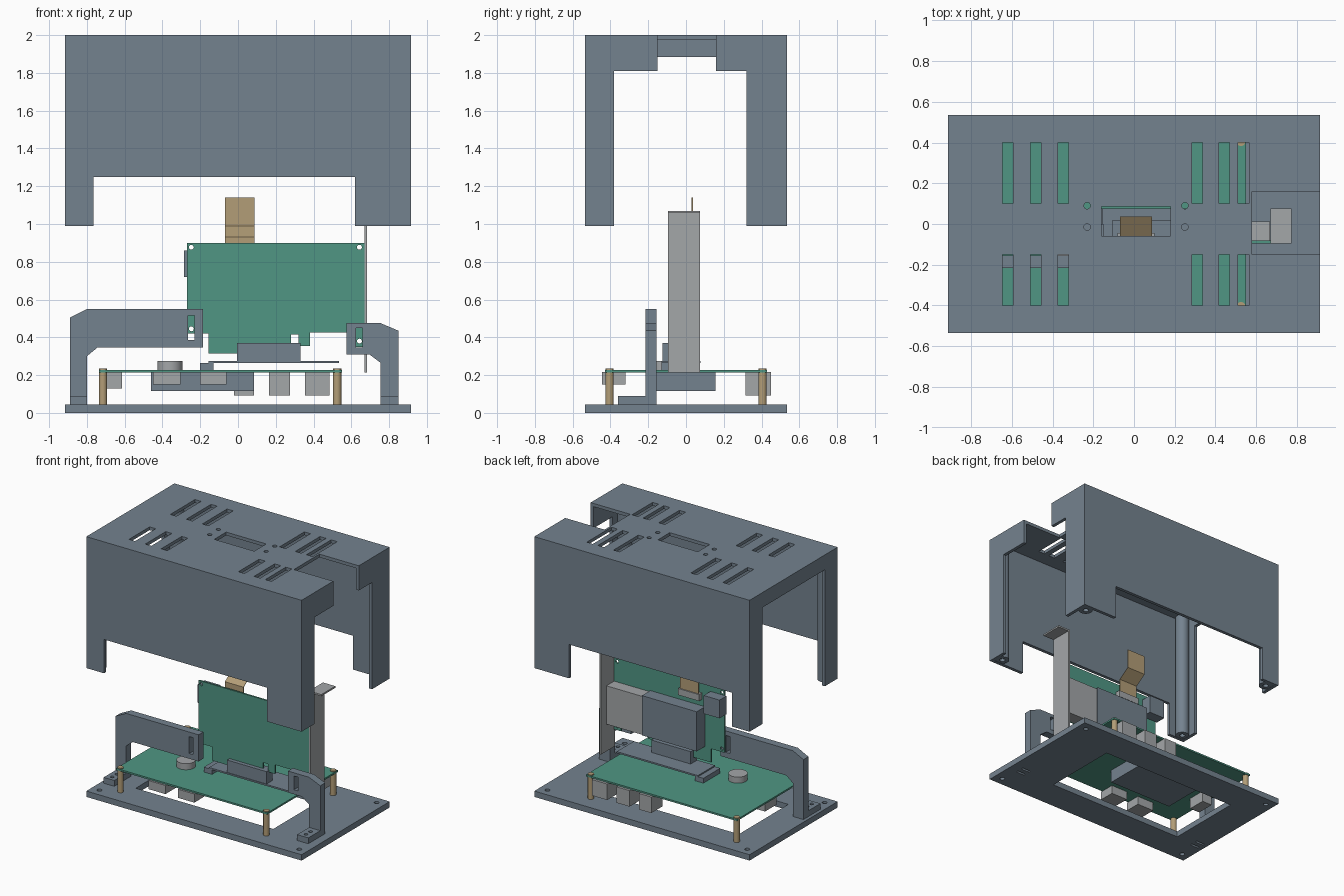
import bpy, bmesh
from mathutils import Vector

if "Cube" in bpy.data.objects:
    bpy.data.objects.remove(bpy.data.objects["Cube"])


def material(name, rgb):
    m = bpy.data.materials.new(name)
    m.use_nodes = True
    m.diffuse_color = (*rgb, 1)
    m.node_tree.nodes["Principled BSDF"].inputs["Base Color"].default_value = (*rgb, 1)
    return m


SLATE = material("slate grey", (0.175, 0.225, 0.275))
GREEN = material("board green", (0.08, 0.305, 0.23))
METAL = material("light grey", (0.37, 0.385, 0.395))
BRASS = material("brass tan", (0.45, 0.34, 0.185))


def finish(name, bm, mat):
    bmesh.ops.recalc_face_normals(bm, faces=bm.faces[:])
    me = bpy.data.meshes.new(name)
    bm.to_mesh(me)
    bm.free()
    ob = bpy.data.objects.new(name, me)
    bpy.context.scene.collection.objects.link(ob)
    if mat:
        me.materials.append(mat)
    return ob


def box(name, x, y, z, mat=None):
    bm = bmesh.new()
    bmesh.ops.create_cube(bm, size=1)
    for v in bm.verts:
        v.co = [(r[0] + r[1]) / 2 + c * (r[1] - r[0]) for c, r in zip(v.co, (x, y, z))]
    return finish(name, bm, mat)


def rod(name, centre, r, z, mat=None, sides=24):
    # upright cylinder
    bm = bmesh.new()
    bmesh.ops.create_cone(bm, cap_ends=True, segments=sides, radius1=r, radius2=r, depth=z[1] - z[0])
    bmesh.ops.translate(bm, verts=bm.verts[:], vec=(*centre, sum(z) / 2))
    ob = finish(name, bm, mat)
    if mat:
        bpy.ops.object.select_all(action='DESELECT')
        bpy.context.view_layer.objects.active = ob
        ob.select_set(True)
        bpy.ops.object.shade_smooth_by_angle()
    return ob


def panel(name, outline, y, mat=None):
    # outline in x and z, extruded along y
    bm = bmesh.new()
    face = bm.faces.new([bm.verts.new((px, y[0], pz)) for px, pz in outline])
    new = bmesh.ops.extrude_face_region(bm, geom=[face])["geom"]
    moved = [g for g in new if isinstance(g, bmesh.types.BMVert)]
    bmesh.ops.translate(bm, verts=moved, vec=(0, y[1] - y[0], 0))
    return finish(name, bm, mat)


def cut(ob, cutters):
    for c in cutters:
        c.hide_render = True
        mod = ob.modifiers.new("cut", 'BOOLEAN')
        mod.operation, mod.solver, mod.object = 'DIFFERENCE', 'EXACT', c
        with bpy.context.temp_override(object=ob, active_object=ob, selected_objects=[ob]):
            bpy.ops.object.modifier_apply(modifier=mod.name)
        bpy.data.objects.remove(c)


def y_hole(x, z, r, y):
    c = rod("cutter", (0, 0), r, y, None, 16)
    for v in c.data.vertices:
        v.co = Vector((v.co.x + x, v.co.z, v.co.y + z))
    c.data.flip_normals()
    return c


X, Y, W = 0.915, 0.535, 0.025
CORNERS = [(sx * 0.85, sy * 0.47) for sx in (-1, 1) for sy in (-1, 1)]

# base plate with opening, screw holes and foot slots
base = box("base_plate", (-X, X), (-Y, Y), (0, 0.045), SLATE)
holes = [box("cutter", (-0.66, 0.51), (-0.3, 0.3), (-1, 1))]
holes += [rod("cutter", c, 0.018, (-1, 1), sides=16) for c in CORNERS]
for x in (-0.845, 0.8):
    for y in (-0.32, -0.265):
        holes.append(box("cutter", (x - 0.035, x + 0.035), (y - 0.009, y + 0.009), (-1, 1)))
cut(base, holes)

# raised cover shell: hollow, arched ends, stepped long sides
cover = box("cover", (-X, X), (-Y, Y), (0.99, 2), SLATE)
cuts = [
    box("cutter", (-X + W, X - W), (-Y + W, Y - W), (0.9, 2 - W)),
    box("cutter", (-0.765, 0.62), (-1, 1), (0.9, 1.25)),
    box("cutter", (0.8, 1), (-0.38, 0.32), (0.9, 1.81)),
    box("cutter", (-1, -0.8), (-0.38, 0.38), (0.9, 1.885)),
    box("cutter", (0.58, 1), (-0.15, 0.16), (1.8, 2.1)),
    box("cutter", (-0.16, 0.18), (-0.06, 0.085), (1.9, 2.1)),
]
for x in (-0.62, -0.483, -0.347, 0.31, 0.443, 0.538):
    for y in ((-0.4, -0.15), (0.1, 0.4)):
        cuts.append(box("cutter", (x - 0.026, x + 0.026), y, (1.9, 2.1)))
for x in (-0.23, 0.25):
    for y in (-0.015, 0.09):
        cuts.append(rod("cutter", (x, y), 0.016, (1.9, 2.1), sides=16))
cut(cover, cuts)

# screw posts in the cover corners
for i, c in enumerate(CORNERS):
    post = rod(f"cover_post_{i + 1}", c, 0.05, (0.992, 1.98), SLATE)
    cut(post, [rod("cutter", c, 0.02, (0.9, 1.15), sides=16)])

# main board on standoffs
main = box("main_board", (-0.735, 0.55), (-0.43, 0.43), (0.215, 0.228), GREEN)
for x in (-0.715, 0.525):
    for y in (-0.405, 0.405):
        rod("standoff", (x, y), 0.022, (0.045, 0.234), BRASS)

# components under and on the main board
box("cooler_block", (-0.46, 0.085), (-0.155, 0.155), (0.115, 0.216), SLATE)
box("side_port", (-0.7, -0.615), (-0.1, 0.04), (0.13, 0.216), METAL)
for x in ((-0.45, -0.305), (-0.2, -0.06)):
    box("front_port", x, (-0.445, -0.32), (0.15, 0.216), METAL)
for x in ((-0.02, 0.085), (0.165, 0.275), (0.355, 0.485)):
    box("rear_port", x, (0.315, 0.45), (0.093, 0.216), METAL)
rod("round_cell", (-0.36, -0.117), 0.067, (0.227, 0.275), METAL, 40)

# riser with slot connector
box("riser_end", (-0.2, -0.13), (-0.13, 0.075), (0.227, 0.265), SLATE)
box("riser_plate", (-0.155, 0.535), (-0.13, 0.077), (0.263, 0.275), SLATE)
box("slot_connector", (-0.005, 0.33), (-0.125, -0.05), (0.274, 0.37), SLATE)

# upright board
card = panel("upright_board", [
    (-0.27, 0.9), (0.67, 0.9), (0.67, 0.35), (0.61, 0.35), (0.61, 0.425), (0.38, 0.425),
    (0.38, 0.355), (0.32, 0.355), (0.32, 0.415), (0.28, 0.415), (0.28, 0.315),
    (-0.155, 0.315), (-0.155, 0.42), (-0.27, 0.42)], (-0.095, -0.082), GREEN)
cut(card, [y_hole(x, z, 0.013, (-0.3, 0.1)) for x, z in
           ((-0.247, 0.877), (0.643, 0.877), (-0.247, 0.445), (0.643, 0.38))])

# parts on the back of the upright board
box("card_fan_housing", (-0.105, 0.36), (-0.083, 0.02), (0.425, 0.73), SLATE)
box("card_port_cage", (0.36, 0.668), (-0.083, 0.012), (0.425, 0.72), METAL)
box("card_side_block", (-0.285, -0.15), (-0.083, 0), (0.72, 0.86), SLATE)
box("ribbon_socket", (-0.08, 0.1), (-0.083, -0.045), (0.78, 0.83), METAL)

# bent ribbon cable
T = 0.006
side = [(0.03, 1.14), (0.03, 0.99), (-0.06, 0.93), (-0.06, 0.81)]
ribbon = panel("ribbon_cable", side + [(y + T, z) for y, z in reversed(side)], (-0.07, 0.088), BRASS)
for v in ribbon.data.vertices:
    v.co = Vector((v.co.y, v.co.x, v.co.z))
ribbon.data.flip_normals()

# metal mounting strip with top flange
box("mounting_strip", (0.67, 0.683), (-0.095, 0.075), (0.215, 1.07), METAL)
box("strip_flange", (0.67, 0.775), (-0.095, 0.075), (1.057, 1.07), METAL)

# two support arms with slots and feet
arms = {
    "left_view_arm": ([(-0.89, 0.045), (-0.89, 0.505), (-0.8, 0.55), (-0.185, 0.55), (-0.185, 0.345),
                       (-0.745, 0.345), (-0.8, 0.3), (-0.8, 0.045)], -0.247, (0.385, 0.515)),
    "right_view_arm": ([(0.575, 0.31), (0.575, 0.475), (0.755, 0.475), (0.85, 0.435), (0.85, 0.045),
                        (0.755, 0.045), (0.755, 0.265), (0.695, 0.31)], 0.643, (0.345, 0.45)),
}
for name, (outline, x, z) in arms.items():
    arm = panel(name.replace("_view", ""), outline, (-0.215, -0.155), SLATE)
    cut(arm, [box("cutter", (x - 0.017, x + 0.017), (-0.3, -0.1), z)])
    fx = (-0.89, -0.8) if x < 0 else (0.755, 0.85)
    foot = box(name.replace("view_arm", "foot"), fx, (-0.36, -0.214), (0.045, 0.09), SLATE)
    cut(foot, [rod("cutter", (sum(fx) / 2, y), 0.014, (0, 0.2), sides=16) for y in (-0.32, -0.265)])
